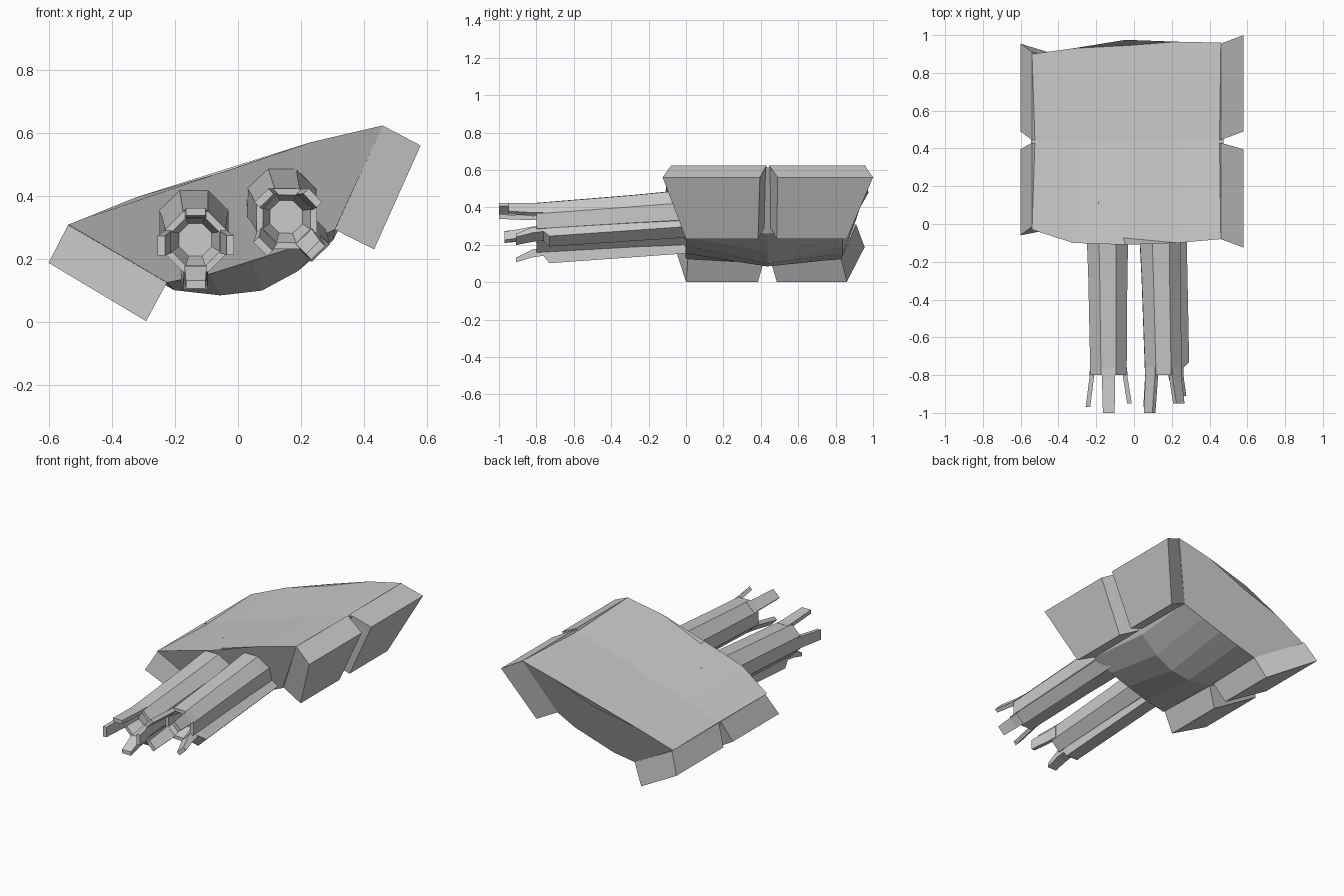
import bpy, bmesh
from math import sin, cos, radians
from mathutils import Vector

if "Cube" in bpy.data.objects:
    bpy.data.objects.remove(bpy.data.objects["Cube"])

TILT = radians(17.5)
CX, CZ = -0.04, 0.467


def tilted(u, y, w):
    """Point in the rolled frame of the body -> world."""
    return Vector((CX + u * cos(TILT) - w * sin(TILT), y,
                   CZ + u * sin(TILT) + w * cos(TILT)))


def loft(name, rings):
    """Skin equal-length rings and cap both ends."""
    bm = bmesh.new()
    vs = [[bm.verts.new(p) for p in r] for r in rings]
    n = len(vs[0])
    for a, b in zip(vs, vs[1:]):
        for i in range(n):
            j = (i + 1) % n
            bm.faces.new((a[i], a[j], b[j], b[i]))
    bm.faces.new(vs[0])
    bm.faces.new(vs[-1])
    bmesh.ops.recalc_face_normals(bm, faces=bm.faces)
    me = bpy.data.meshes.new(name)
    bm.to_mesh(me)
    bm.free()
    ob = bpy.data.objects.new(name, me)
    bpy.context.collection.objects.link(ob)
    return ob


# Main hull: wide flat top, tapering to a shallow keel, three sections
def hull_ring(prof, ys_right, ys_left):
    right = [tilted(u, y, w) for (u, w), y in zip(prof, ys_right)]
    left = [tilted(-u, y, w) for (u, w), y in zip(prof, ys_left)]
    return right + left[-2:0:-1]


end = [(0, .012), (.29, .018), (.524, 0), (.28, -.27), (.14, -.285), (0, -.285)]
mid = [(0, -.005), (.29, .005), (.535, -.015), (.265, -.30), (.13, -.36), (0, -.385)]
loft("hull", [
    hull_ring(end, [-.11, -.10, -.08, .0, .0, .0], [-.11, -.10, -.03, .0, .0, .0]),
    hull_ring(mid, [.435] * 6, [.435] * 6),
    hull_ring(end, [.975, .965, .96, .83, .84, .84], [.975, .93, .90, .83, .84, .84])])


# Side armour slabs, two per side
def slab(name, side, ti, to, bi, bo):
    """Each argument is the (front, back) y range of one long edge."""
    edges = [((.524, 0), ti), ((.62, -.097), to), ((.38, -.367), bo), ((.28, -.27), bi)]
    loft(name, [[tilted(side * u, yy[k], w) for (u, w), yy in edges] for k in (0, 1)])


for side, label, front, back in ((1, "right", -.125, 1.0), (-1, "left", -.06, .955)):
    slab("front_slab_" + label, side, (front + .045, .43), (front, .395), (.01, .42), (.0, .385))
    slab("rear_slab_" + label, side, (.445, back - .045), (.49, back), (.45, .83), (.485, .86))


# Barrels: drooping octagonal tubes with muzzle recess, rail and prongs
def barrel(label, rear, front, base):
    base = radians(base)

    def at(y, r, ang, side=0):
        t = (y + .8) / .7
        x = front[0] + (rear[0] - front[0]) * t
        z = front[1] + (rear[1] - front[1]) * t
        return Vector((x + r * cos(ang) - side * sin(ang), y,
                       z + r * sin(ang) + side * cos(ang)))

    def ring(y, r):
        return [at(y, r, base + radians(22.5 + 45 * k)) for k in range(8)]

    loft("barrel_" + label, [ring(.12, .12), ring(-.1, .118), ring(-.28, .112),
                             ring(-.8, .104), ring(-.8, .082), ring(-.71, .056)])

    def bar(name, ang, sections):
        loft(name, [[at(y, r0, ang, -h), at(y, r1, ang, -h), at(y, r1, ang, h), at(y, r0, ang, h)]
                    for y, r0, r1, h in sections])

    bar("rail_" + label, base, [(.08, .07, .158, .042), (-.73, .08, .158, .040),
                                (-.77, .08, .105, .036)])
    for k, tip in enumerate((-.91, -.95, -1.0, -.97)):
        add = .018 if k == 0 else 0
        bar(f"prong_{label}_{k}", base + k * radians(90),
            [(-.76, .075, .098 + add, .036), (-.82, .078, .102 + add, .035),
             (tip, .098 + add, .122 + add, .031)])


barrel("left", (-.14, .305), (-.135, .255), -90)
barrel("right", (.14, .375), (.155, .328), -46)
